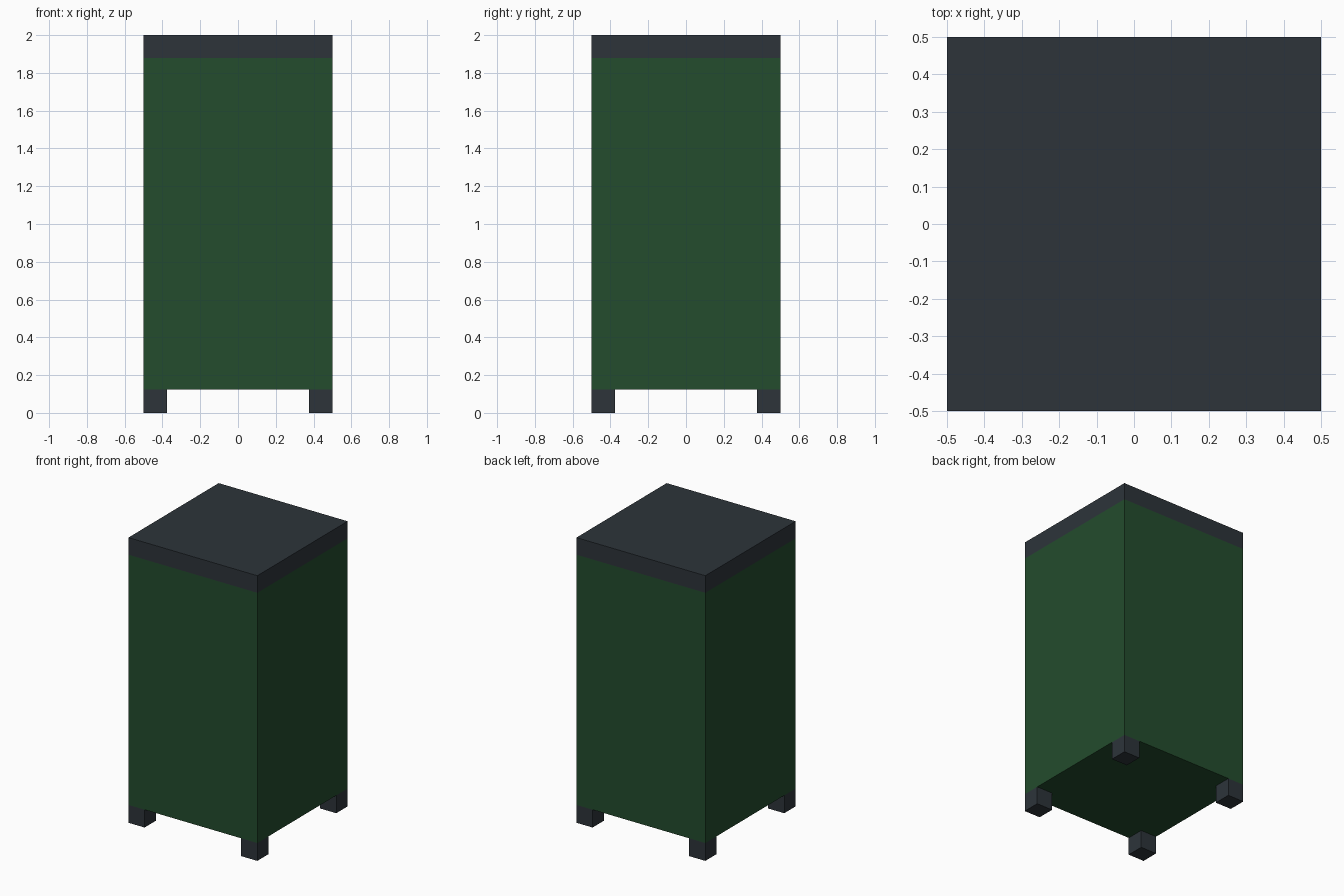
import bpy

if "Cube" in bpy.data.objects:
    bpy.data.objects.remove(bpy.data.objects["Cube"])


def material(name, rgb):
    m = bpy.data.materials.new(name)
    m.diffuse_color = (*rgb, 1.0)
    m.use_nodes = True
    m.node_tree.nodes["Principled BSDF"].inputs["Base Color"].default_value = m.diffuse_color
    return m


green = material("dark green", (0.0168, 0.072, 0.0262))
slate = material("dark slate", (0.026, 0.0343, 0.0423))


def box(name, x, y, z, mat):
    """Axis-aligned box from (min, max) ranges."""
    rng = (x, y, z)
    bpy.ops.mesh.primitive_cube_add(size=1, location=[(a + b) / 2 for a, b in rng])
    ob = bpy.context.object
    ob.name = name
    ob.scale = [b - a for a, b in rng]
    bpy.ops.object.transform_apply(location=False, rotation=False, scale=True)
    ob.data.materials.append(mat)
    return ob


HALF, FOOT, LID_Z, TOP = 0.5, 0.125, 1.88, 2.0
full = (-HALF, HALF)

# Main body and lid
box("body", full, full, (FOOT, LID_Z), green)
box("lid", full, full, (LID_Z, TOP), slate)

# Four corner feet, flush with the body sides
low, high = (-HALF, -HALF + FOOT), (HALF - FOOT, HALF)
for y_name, y in (("front", low), ("back", high)):
    for x_name, x in (("left", low), ("right", high)):
        box(f"{y_name}_{x_name}_foot", x, y, (0, FOOT), slate)
